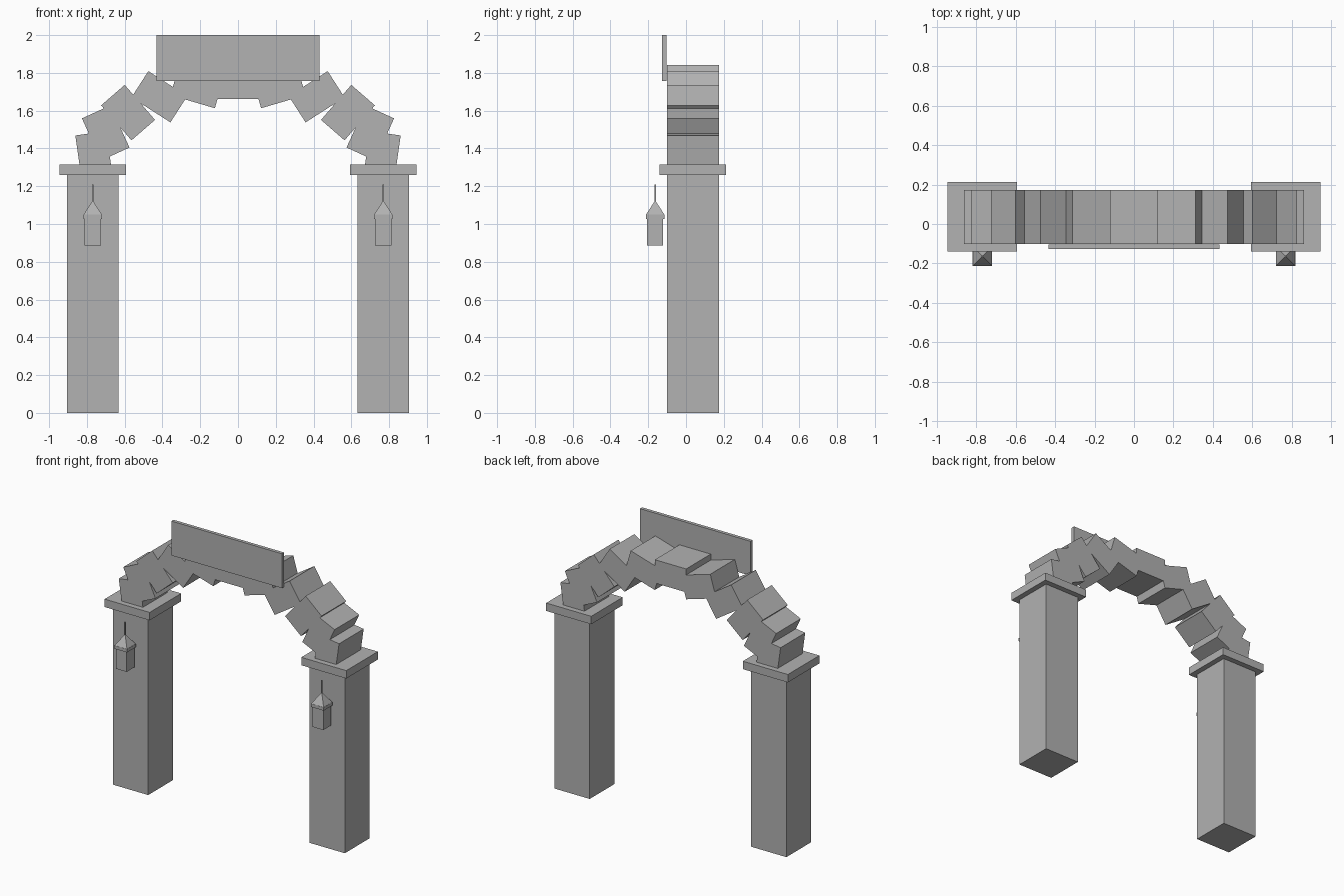
import bpy, math

if "Cube" in bpy.data.objects:
    bpy.data.objects.remove(bpy.data.objects["Cube"])

stone = bpy.data.materials.new("plain_grey")
stone.diffuse_color = (0.445, 0.445, 0.445, 1)
stone.use_nodes = True
stone.node_tree.nodes["Principled BSDF"].inputs["Base Color"].default_value = stone.diffuse_color

DEPTH_MID = 0.036   # middle of the gate in y
SIDE_X = 0.769      # pillar axis


def finish(ob, name):
    ob.name = name
    ob.data.materials.append(stone)
    return ob


def box(name, centre, size, tilt=0.0):
    bpy.ops.mesh.primitive_cube_add(size=1, location=centre)
    ob = bpy.context.object
    ob.scale = size
    ob.rotation_euler = (0, tilt, 0)
    return finish(ob, name)


def box_z(name, x, y, width, depth, z0, z1):
    return box(name, (x, y, (z0 + z1) / 2), (width, depth, z1 - z0))


for side, sx in (("left", -1), ("right", 1)):
    x = sx * SIDE_X
    # Pillar and its capital
    box_z(side + "_pillar", x, DEPTH_MID, 0.275, 0.275, 0, 1.26)
    box_z(side + "_capital", x, DEPTH_MID, 0.352, 0.352, 1.26, 1.316)

    # Hanging lantern: body, eave, pyramid roof, thin rod
    ly = -0.163
    box_z(side + "_lantern_body", x, ly, 0.085, 0.085, 0.885, 1.027)
    box_z(side + "_lantern_eave", x, ly, 0.1, 0.1, 1.027, 1.05)
    bpy.ops.mesh.primitive_cone_add(
        vertices=4, radius1=0.097 / math.sqrt(2), radius2=0, depth=0.075,
        location=(x, ly, 1.0875), rotation=(0, 0, math.pi / 4))
    finish(bpy.context.object, side + "_lantern_roof")
    box_z(side + "_lantern_rod", x, ly, 0.008, 0.008, 1.11, 1.21)

# Arch stones on a flattened half ellipse, each leaning outwards
COUNT = 11
for i in range(COUNT):
    a = (i + 0.5) * math.pi / COUNT
    centre = (-0.77 * math.cos(a), DEPTH_MID, 1.295 + 0.45 * math.sin(a))
    box("arch_stone_%d" % (i + 1), centre, (0.165, 0.275, 0.245), -a)

# Blank sign board in front of the crown
box_z("sign_board", 0, -0.115, 0.865, 0.024, 1.757, 2.0)
